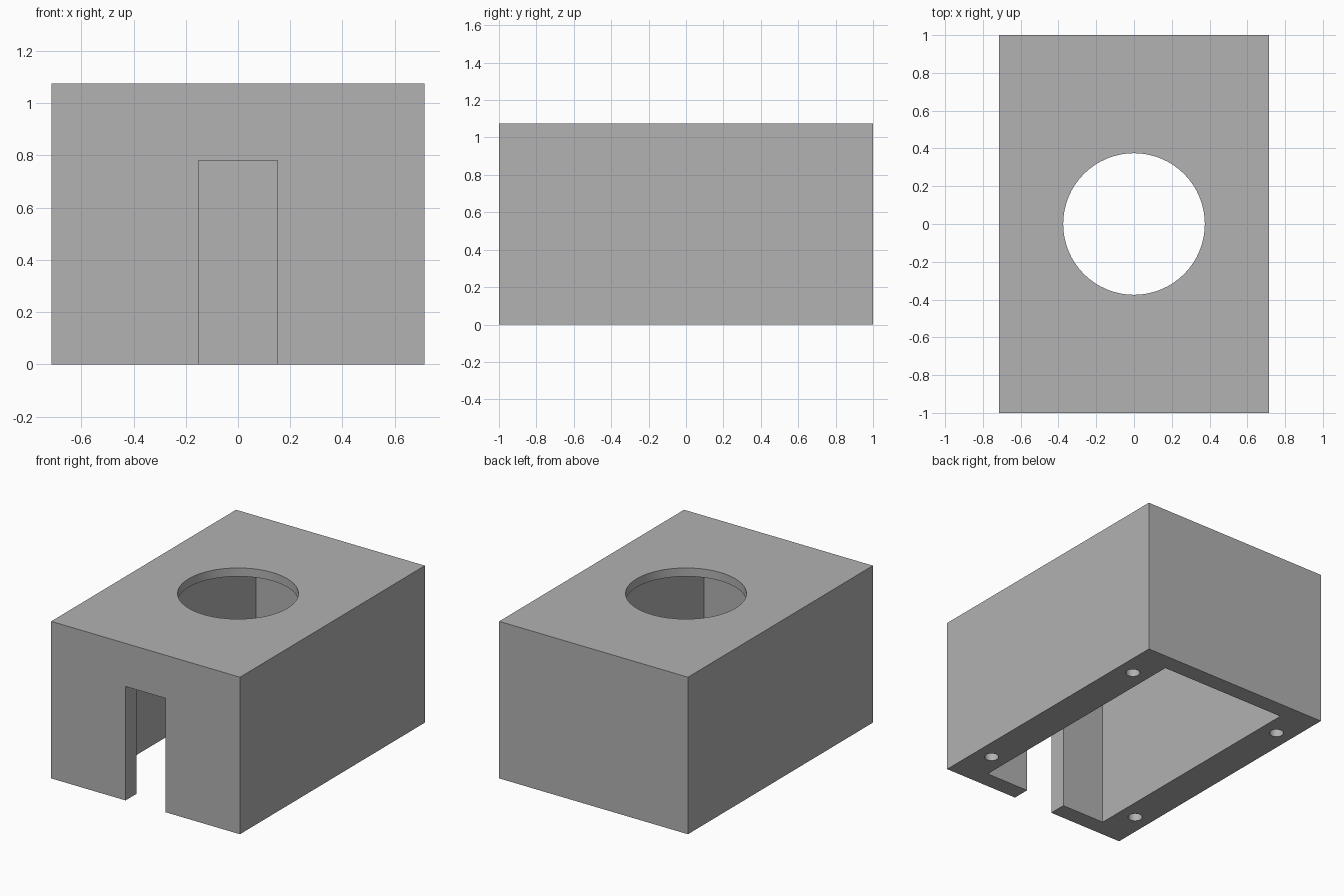
import bpy
import math

if "Cube" in bpy.data.objects:
    bpy.data.objects.remove(bpy.data.objects["Cube"], do_unlink=True)

# Overall sizes
WIDTH, LENGTH, HEIGHT = 1.43, 2.0, 1.075
ROOF, END_WALL, SIDE_WALL = 0.058, 0.12, 0.237
OVERLAP = 0.1

# Material
grey = bpy.data.materials.new("plain_grey")
grey.use_nodes = True
colour = (0.445, 0.445, 0.445, 1)
grey.diffuse_color = colour
grey.node_tree.nodes["Principled BSDF"].inputs["Base Color"].default_value = colour


def box(name, size, centre):
    bpy.ops.mesh.primitive_cube_add(size=1, location=centre)
    ob = bpy.context.object
    ob.name = name
    ob.scale = size
    bpy.ops.object.transform_apply(location=True, rotation=False, scale=True)
    return ob


def rod(name, radius, bottom, top, x=0, y=0, sides=64):
    bpy.ops.mesh.primitive_cylinder_add(vertices=sides, radius=radius, depth=top - bottom,
                                        location=(x, y, (bottom + top) / 2))
    ob = bpy.context.object
    ob.name = name
    return ob


def cut(target, cutter):
    mod = target.modifiers.new(cutter.name, "BOOLEAN")
    mod.operation = "DIFFERENCE"
    mod.solver = "EXACT"
    mod.object = cutter
    bpy.ops.object.select_all(action="DESELECT")
    target.select_set(True)
    bpy.context.view_layer.objects.active = target
    bpy.ops.object.modifier_apply(modifier=mod.name)
    bpy.data.objects.remove(cutter, do_unlink=True)


# Solid block for the cover
cover = box("box_cover", (WIDTH, LENGTH, HEIGHT), (0, 0, HEIGHT / 2))
cover.data.materials.append(grey)

# Hollow inside, open at the bottom
inner_height = HEIGHT - ROOF + OVERLAP
cut(cover, box("cavity_cutter",
               (WIDTH - 2 * SIDE_WALL, LENGTH - 2 * END_WALL, inner_height),
               (0, 0, inner_height / 2 - OVERLAP)))

# Slot through the front wall
slot_height = 0.78 + OVERLAP
cut(cover, box("slot_cutter", (0.302, END_WALL + 2 * OVERLAP, slot_height),
               (0, -LENGTH / 2 + END_WALL / 2, slot_height / 2 - OVERLAP)))

# Round opening in the roof
cut(cover, rod("roof_hole_cutter", 0.375, HEIGHT - ROOF - OVERLAP, HEIGHT + OVERLAP))

# Blind screw holes under the side walls
for x in (-0.597, 0.597):
    for y in (-0.7, 0.7):
        cut(cover, rod("screw_hole_cutter", 0.045, -OVERLAP, 0.4, x, y, 32))

# One colour, sharp corners, smooth round holes
cover.data.materials.clear()
cover.data.materials.append(grey)
for face in cover.data.polygons:
    face.material_index = 0
bpy.ops.object.shade_smooth_by_angle(angle=math.radians(30))
